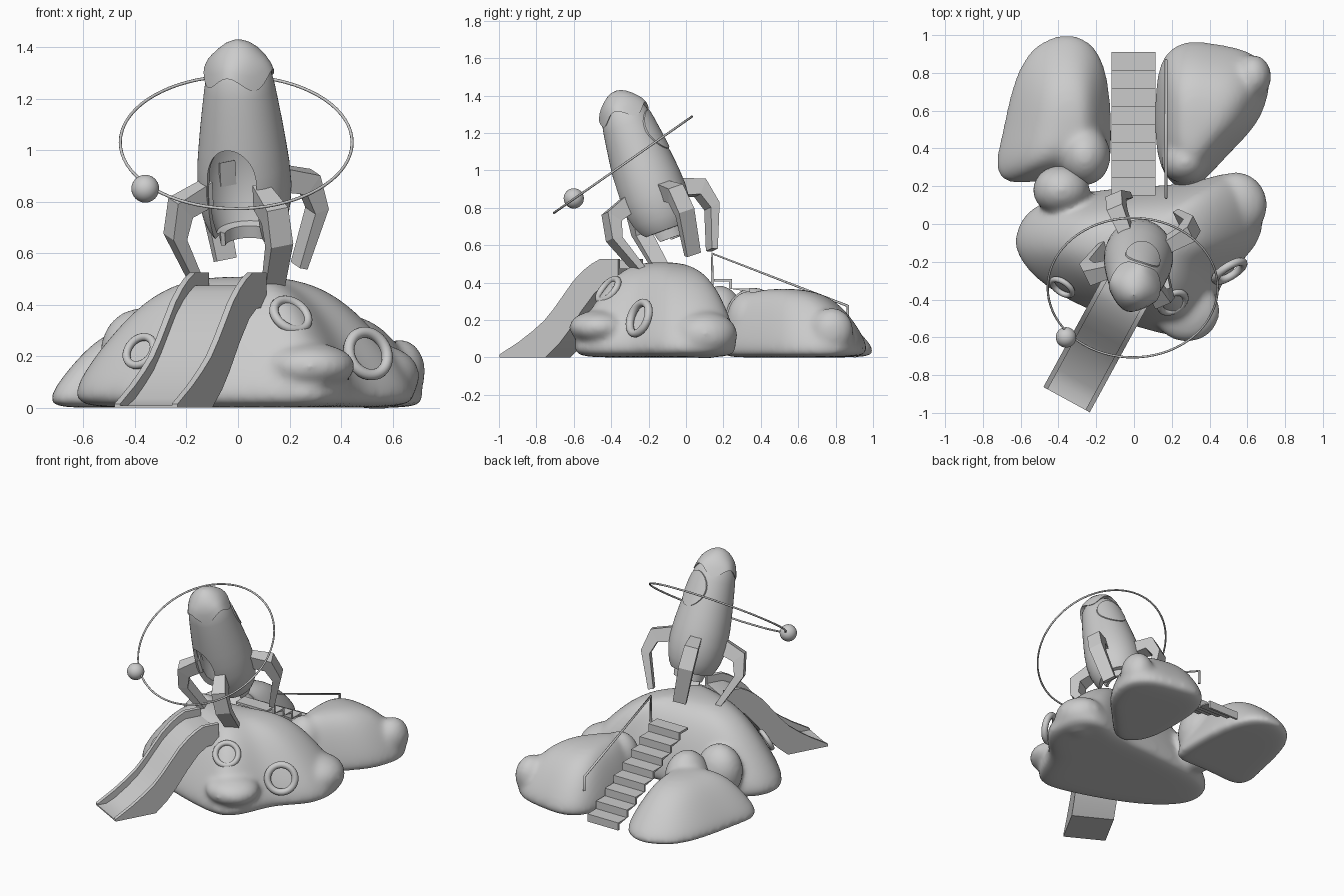
import bpy, bmesh, math
from mathutils import Vector, Matrix

if "Cube" in bpy.data.objects:
    bpy.data.objects.remove(bpy.data.objects["Cube"])

# Rocket frame: local z runs along the leaning hull axis
AX = Vector((-0.045, -0.34, 0.94)).normalized()
AY = AX.cross(Vector((1, 0, 0))).normalized()
AXX = AY.cross(AX)
ROCKET = Matrix.Translation((0.036, -0.09, 0.63)) @ Matrix((AXX, AY, AX)).transposed().to_4x4()


def make(name, verts, faces, mat=None):
    me = bpy.data.meshes.new(name)
    me.from_pydata([tuple(v) for v in verts], [], faces)
    bm = bmesh.new()
    bm.from_mesh(me)
    bmesh.ops.recalc_face_normals(bm, faces=bm.faces)
    if mat:
        bm.transform(mat)
    bm.to_mesh(me)
    bm.free()
    ob = bpy.data.objects.new(name, me)
    bpy.context.collection.objects.link(ob)
    return ob


def smooth(ob, angle=35):
    bpy.ops.object.select_all(action='DESELECT')
    ob.select_set(True)
    bpy.context.view_layer.objects.active = ob
    bpy.ops.object.shade_smooth_by_angle(angle=math.radians(angle))


def prism(name, poly, place, a, b, mat=None):
    """Extrude a 2D polygon from offset a to b; place(u, v, w) gives the 3D point."""
    n = len(poly)
    verts = [place(u, v, w) for w in (a, b) for u, v in poly]
    faces = [list(range(n)), list(range(n, 2 * n))]
    faces += [[i, (i + 1) % n, n + (i + 1) % n, n + i] for i in range(n)]
    return make(name, verts, faces, mat)


def revolve(name, prof, segs=64, wave=lambda i, th: 0):
    """Spin a closed (radius, height) loop around the rocket axis."""
    n = len(prof)
    verts, faces = [], []
    for j in range(segs):
        th = 2 * math.pi * j / segs
        verts += [(r * math.cos(th), r * math.sin(th), s + wave(i, th)) for i, (r, s) in enumerate(prof)]
        k = (j + 1) % segs
        faces += [[j * n + i, k * n + i, k * n + (i + 1) % n, j * n + (i + 1) % n] for i in range(n)]
    return make(name, verts, faces, ROCKET)


def boolean(ob, cutter, op):
    m = ob.modifiers.new('cut', 'BOOLEAN')
    m.operation, m.object, m.solver = op, cutter, 'EXACT'
    dg = bpy.context.evaluated_depsgraph_get()
    me = bpy.data.meshes.new_from_object(ob.evaluated_get(dg))
    ob.modifiers.clear()
    ob.data = me
    bpy.data.objects.remove(cutter)


def rock(name, outline, top, height, squeeze, blobs=()):
    """Loft an outline into a dome, add lobes, and melt everything together.
    squeeze = how much the dome narrows with height in x and on its -y / +y sides."""
    levels = [(0.5, 0), (0.96, 0), (1.05, 0.08), (1.02, 0.28), (0.86, 0.62),
              (0.67, 0.86), (0.45, 0.98), (0.2, 1.02)]
    n = len(outline)
    cx, cy = top
    sx, sf, sb = squeeze
    verts = [(cx + (x - cx) * k * (1 - sx * h), cy + (y - cy) * k * (1 - (sf if y < cy else sb) * h), h * height)
             for k, h in levels for x, y in outline]
    faces = [[l * n + i, l * n + (i + 1) % n, (l + 1) * n + (i + 1) % n, (l + 1) * n + i]
             for l in range(len(levels) - 1) for i in range(n)]
    faces += [list(range(n)), list(range((len(levels) - 1) * n, len(levels) * n))]
    ob = make(name, verts, faces)
    bm = bmesh.new()
    bm.from_mesh(ob.data)
    for pos, size in blobs:
        bmesh.ops.create_icosphere(bm, subdivisions=2, radius=1.05,
                                   matrix=Matrix.Translation(pos) @ Matrix.Diagonal((*size, 1)))
    bm.to_mesh(ob.data)
    bm.free()
    ob.modifiers.new('round', 'SUBSURF').levels = 2
    ob.modifiers['round'].render_levels = 2
    r = ob.modifiers.new('melt', 'REMESH')
    r.mode, r.voxel_size, r.use_smooth_shade = 'VOXEL', 0.016, True
    s = ob.modifiers.new('soften', 'SMOOTH')
    s.factor, s.iterations = 0.5, 16
    return ob


# Rocks
rock('main_rock', [(-.64, -.08), (-.56, .1), (-.27, .16), (0, .19), (.3, .2), (.43, .25), (.57, .27),
                   (.69, .14), (.68, -.12), (.47, -.26), (.42, -.45), (.32, -.6), (.19, -.59),
                   (0, -.54), (-.25, -.45), (-.46, -.34), (-.6, -.2)], (.02, -.13), .5, (.18, .19, .02),
     [((-.385, .18, .21), (.155, .135, .18)), ((.28, -.46, .16), (.18, .17, .095)),
      ((.54, .1, .12), (.17, .18, .13))])
rock('left_rock', [(-.34, 1.02), (-.2, .95), (-.13, .77), (-.115, .45), (-.13, .22), (-.3, .25), (-.55, .23),
                   (-.7, .22), (-.74, .32), (-.69, .5), (-.64, .77), (-.53, .96)], (-.33, .5), .31, (.22, 0, .22),
     [((-.26, .36, .19), (.14, .16, .19))])
rock('right_rock', [(.27, .97), (.13, .88), (.11, .6), (.12, .3), (.25, .17), (.36, .22), (.5, .38),
                    (.66, .53), (.71, .69), (.72, .8), (.62, .91), (.45, .94)], (.33, .5), .36, (.1, -.05, .05),
     [((.63, .78, .14), (.1, .12, .13)), ((.27, .33, .18), (.13, .12, .18))])

# Crater rings set into the main rock
for i, (pos, nrm, outer) in enumerate([((.205, -.415, .36), (.4, -.68, .6), .09),
                                       ((.505, -.25, .21), (.5, -.8, .3), .108),
                                       ((-.38, -.335, .22), (-.5, -.72, .45), .077)]):
    minor = outer * 0.2
    bpy.ops.mesh.primitive_torus_add(major_segments=32, minor_segments=12, major_radius=outer - minor,
                                     minor_radius=minor, location=pos,
                                     rotation=Vector(nrm).to_track_quat('Z', 'Y').to_euler())
    bpy.context.object.name = f'crater_ring_{i + 1}'
    smooth(bpy.context.object, 80)

# Staircase: folded treads and risers, open underneath
N, y0, y1, top = 8, .91, .15, .42
steps, below = [], []
dy, dz = (y1 - y0) / N, top / N
for i in range(N):
    y = y0 + dy * i
    steps += [(y, dz * i), (y, dz * (i + 1))]
    below += [(y - .015, dz * i), (y - .015, dz * (i + 1) - .015)]
steps += [(y1, top), (y1, top - .015)]
prism('stairs', steps + below[::-1], lambda u, v, w: (w, u, v), -.12, .115)

# Handrail
cu = bpy.data.curves.new('handrail', 'CURVE')
cu.dimensions, cu.bevel_depth, cu.bevel_resolution, cu.use_fill_caps = '3D', .008, 2, True
sp = cu.splines.new('POLY')
pts = [(.17, .865, .18), (.17, .865, .275), (.17, .14, .555), (.17, .14, .38)]
sp.points.add(len(pts) - 1)
for p, c in zip(sp.points, pts):
    p.co = (*c, 1)
bpy.context.collection.objects.link(bpy.data.objects.new('handrail', cu))

# Slide: a bed between two side panels
D, S = Vector((.479, .878, 0)), Vector((.878, -.479, 0))
END = Vector((-.357, -.93, 0))
rail = [(0, .015), (.06, .05), (.12, .085), (.2, .14), (.27, .195), (.33, .26), (.39, .335), (.45, .41),
        (.51, .465), (.56, .5), (.61, .525), (.72, .525)]
under = [(.72, .39), (.64, .385), (.58, .345), (.5, .25), (.42, .14), (.36, .07), (.28, 0), (0, 0)]


def on_slide(u, v, w):
    return END + D * u + S * w + Vector((0, 0, v))


for name, a, b in (('slide_left_panel', -.14, -.114), ('slide_right_panel', .114, .14)):
    smooth(prism(name, rail + under, on_slide, a, b))
bed = [(u, max(.008, v - .05)) for u, v in rail]
smooth(prism('slide_bed', bed + under, on_slide, -.114, .114))

# Rocket hull: hollow shell with an arched doorway facing the slide
outer = [(.102, 0), (.107, .05), (.132, .05), (.148, .075), (.165, .12), (.178, .18), (.183, .25),
         (.179, .34), (.17, .42), (.16, .5), (.15, .57), (.138, .65), (.126, .71), (.11, .74)]
inner = [(.09, .72), (.115, .65), (.127, .57), (.138, .5), (.158, .34), (.162, .25), (.145, .14),
         (.115, .06), (.085, .05), (.085, 0)]
hull = revolve('rocket_hull', outer + inner)
arch = [(-.1, -.1), (.1, -.1)] + [(.1 * math.cos(t), .31 + .14 * math.sin(t))
                                  for t in [math.pi * i / 20 for i in range(21)]]
turn = Matrix.Rotation(math.radians(-18), 4, 'Z')
boolean(hull, prism('door_cutter', arch, lambda u, v, w: (u, w, v), -.4, -.02, ROCKET @ turn), 'DIFFERENCE')
smooth(hull)

# Oval window on the back of the hull
window = revolve('rear_window', [(r + .007, s) for r, s in outer[5:13]] + [(r - .004, s) for r, s in outer[12:4:-1]])
oval = [(.095 * math.cos(t), .575 + .115 * math.sin(t)) for t in [math.pi * i / 24 for i in range(48)]]
boolean(window, prism('window_cutter', oval, lambda u, v, w: (u, w, v), .02, .4, ROCKET @ turn), 'INTERSECT')
smooth(window)

# Nose cone with a wavy lower edge
nose = revolve('nose_cone', [(.137, .708), (.124, .748), (.107, .778), (.084, .804), (.056, .827), (.028, .841),
                             (.001, .846), (.001, .79), (.11, .72)],
               wave=lambda i, th: {0: .028, 8: .028, 1: .014, 2: .004}.get(i, 0)
               * math.cos(4 * (th + math.radians(18))))
smooth(nose)

# Four bent legs
leg_out = [(.15, .3), (.305, .243), (.333, .1), (.232, -.132)]
leg_in = [(.15, .2), (.245, .175), (.275, .09), (.2, -.12)]
half = [.033, .045, .047, .042]
for k in range(4):
    verts = []
    for (ro, so), (ri, si), h in zip(leg_out, leg_in, half):
        verts += [(ro, -h, so), (ro, h, so), (ri, h, si), (ri, -h, si)]
    faces = [[0, 1, 2, 3], [12, 13, 14, 15]]
    faces += [[4 * l + i, 4 * l + (i + 1) % 4, 4 * l + 4 + (i + 1) % 4, 4 * l + 4 + i]
              for l in range(3) for i in range(4)]
    make(f'leg_{k + 1}', verts, faces, ROCKET @ Matrix.Rotation(math.radians(25 + 90 * k), 4, 'Z'))

# Orbit hoop and its ball
bpy.ops.mesh.primitive_torus_add(major_segments=72, minor_segments=8, major_radius=.45, minor_radius=.006,
                                 location=(-.007, -.337, 1.03), rotation=(math.radians(34.9), 0, 0))
bpy.context.object.name = 'orbit_hoop'
smooth(bpy.context.object, 80)
bpy.ops.mesh.primitive_uv_sphere_add(segments=32, ring_count=16, radius=.054, location=(-.36, -.6, .85))
bpy.context.object.name = 'orbit_ball'
smooth(bpy.context.object, 80)
